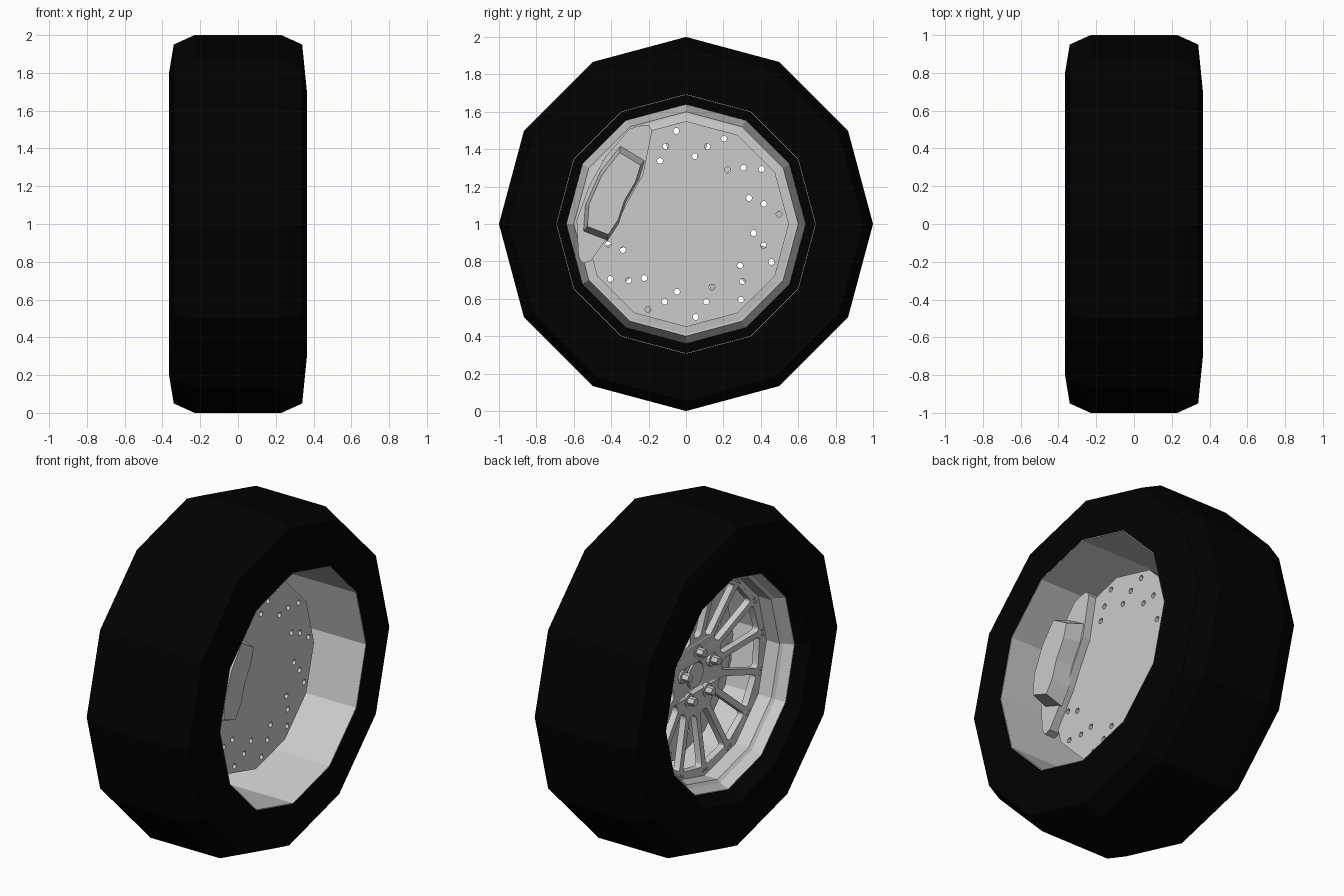
import bpy, bmesh
from math import cos, sin, radians, tau, pi
from mathutils import Matrix, Vector

cube = bpy.data.objects.get("Cube")
if cube:
    bpy.data.objects.remove(cube, do_unlink=True)

SIDES = 12
# Local x, y, z become world y, z, x, with the axle at height 1
AXLE = Matrix(((0, 0, 1, 0), (1, 0, 0, 0), (0, 1, 0, 1), (0, 0, 0, 1)))


def material(name, value):
    m = bpy.data.materials.new(name)
    m.use_nodes = True
    colour = (value, value, value, 1)
    m.diffuse_color = colour
    bsdf = m.node_tree.nodes["Principled BSDF"]
    bsdf.inputs["Base Color"].default_value = colour
    bsdf.inputs["Roughness"].default_value = 0.6
    return m


RUBBER = material("black rubber", 0.0004)
METAL = material("light grey metal", 0.6)


def finish(name, bm, mat):
    bmesh.ops.recalc_face_normals(bm, faces=bm.faces)
    bm.transform(AXLE)
    mesh = bpy.data.meshes.new(name)
    bm.to_mesh(mesh)
    bm.free()
    mesh.materials.append(mat)
    obj = bpy.data.objects.new(name, mesh)
    bpy.context.collection.objects.link(obj)
    return obj


def polar(r, a):
    return Vector((r * cos(a), r * sin(a)))


def circle(r, n, centre=(0, 0)):
    return [Vector(centre) + polar(r, tau * i / n) for i in range(n)]


def revolve(name, profile, mat):
    """Spin a closed (axial, radius) profile around the axle."""
    bm = bmesh.new()
    rings = [[bm.verts.new((*polar(r, tau * i / SIDES), x)) for x, r in profile]
             for i in range(SIDES)]
    n = len(profile)
    for i in range(SIDES):
        a, b = rings[i], rings[(i + 1) % SIDES]
        for j in range(n):
            k = (j + 1) % n
            bm.faces.new((a[j], a[k], b[k], b[j]))
    return finish(name, bm, mat)


def add_prism(bm, outline, x0, x1, taper=1.0):
    pts = [Vector(p) for p in outline]
    mid = sum(pts, Vector((0, 0))) / len(pts)
    low = [bm.verts.new((*p, x0)) for p in pts]
    high = [bm.verts.new((*(mid + (p - mid) * taper), x1)) for p in pts]
    bm.faces.new(low[::-1])
    bm.faces.new(high)
    for i in range(len(pts)):
        j = (i + 1) % len(pts)
        bm.faces.new((low[i], low[j], high[j], high[i]))


def prisms(name, parts, mat):
    bm = bmesh.new()
    for part in parts:
        add_prism(bm, *part)
    return finish(name, bm, mat)


def pierced_plate(name, outlines, x0, x1, mat, dish=0.0):
    """Plate whose first outline is the rim and the rest are holes."""
    curve = bpy.data.curves.new(name, "CURVE")
    curve.dimensions = "2D"
    curve.fill_mode = "BOTH"
    curve.extrude = (x1 - x0) / 2
    for outline in outlines:
        spline = curve.splines.new("POLY")
        spline.points.add(len(outline) - 1)
        for point, p in zip(spline.points, outline):
            point.co = (p[0], p[1], 0, 1)
        spline.use_cyclic_u = True
    temp = bpy.data.objects.new(name + "_curve", curve)
    bpy.context.collection.objects.link(temp)
    bpy.context.view_layer.update()
    mesh = bpy.data.meshes.new_from_object(
        temp.evaluated_get(bpy.context.evaluated_depsgraph_get()))
    bpy.data.objects.remove(temp, do_unlink=True)
    bm = bmesh.new()
    bm.from_mesh(mesh)
    bpy.data.meshes.remove(mesh)
    bmesh.ops.remove_doubles(bm, verts=bm.verts, dist=1e-5)
    for v in bm.verts:
        v.co.z += (x0 + x1) / 2 - dish * max(0, v.co.xy.length - 0.08)
    return finish(name, bm, mat)


def rounded(corners, size):
    pts = []
    for i, c in enumerate(corners):
        before = (corners[i - 1] - c).normalized() * size
        after = (corners[(i + 1) % len(corners)] - c).normalized() * size
        for t in (0, 0.33, 0.67, 1):
            pts.append(c + before * (1 - t) ** 2 + after * t ** 2)
    return pts


# Tyre, straight inner barrel and the outer rim ring
revolve("tyre", [(-0.23, 1), (0.23, 1), (0.34, 0.95), (0.365, 0.7), (0.365, 0.692),
                 (0.35, 0.696), (-0.27, 0.696), (-0.27, 0.636), (-0.28, 0.632),
                 (-0.35, 0.69), (-0.365, 0.8), (-0.34, 0.95)], RUBBER)
revolve("inner_barrel", [(0.366, 0.69), (-0.265, 0.69), (-0.265, 0.694),
                         (0.366, 0.694)], METAL)
revolve("rim_ring", [(-0.08, 0.6), (-0.08, 0.588), (-0.21, 0.588), (-0.225, 0.605),
                     (-0.28, 0.628), (-0.28, 0.64), (-0.26, 0.64)], METAL)

# Spoked face: a dished plate with fifteen rounded windows
SPOKES = 15
windows = []
for i in range(SPOKES):
    a = radians(5.5) + tau * i / SPOKES
    b = a + tau / SPOKES
    side_a = polar(0.018, a + pi / 2)
    side_b = polar(0.018, b - pi / 2)
    windows.append(rounded([polar(0.23, a) + side_a, polar(0.535, a) + side_a,
                            polar(0.535, b) + side_b, polar(0.23, b) + side_b], 0.025))
pierced_plate("spoked_face", [circle(0.594, SIDES), circle(0.08, 20)] + windows,
              -0.06, -0.02, METAL, dish=0.125)

# Hub, centre cap, wheel nuts and small rim bolts
prisms("hub", [(circle(0.18, 24), -0.04, 0.08)], METAL)
prisms("centre_cap", [(circle(0.078, 20), -0.035, -0.066, 0.92)], METAL)
nuts = []
for i in range(5):
    c = polar(0.145, pi / 2 + tau * i / 5)
    nuts.append((circle(0.04, 12, c), -0.06, -0.085))
    nuts.append((circle(0.027, 6, c), -0.08, -0.125, 0.9))
prisms("wheel_nuts", nuts, METAL)
prisms("rim_bolts", [(circle(0.008, 6, polar(0.555, radians(5.5 + d) + tau * i / SPOKES)),
                      -0.11, -0.127) for i in range(SPOKES) for d in (-1.5, 1.5)], METAL)

# Brake disc drilled with twelve swept rows of holes
holes = [circle(0.016, 10, polar(r, radians(a + 30 * i)))
         for i in range(12) for r, a in ((0.5, 6), (0.43, 14.5), (0.365, 22.4))]
pierced_plate("brake_disc", [circle(0.55, SIDES)] + holes, 0.07, 0.12, METAL)

# Brake caliper: bracket around the disc edge and a raised tapered body
bracket = [(-0.18, 0.5), (-0.2, 0.53), (-0.25, 0.525), (-0.3, 0.51), (-0.43, 0.36),
           (-0.52, 0.2), (-0.585, 0.02), (-0.575, -0.17), (-0.555, -0.21),
           (-0.51, -0.2), (-0.44, -0.1), (-0.37, 0), (-0.31, 0.12), (-0.23, 0.26)]
body = [(-0.35, 0.42), (-0.22, 0.34), (-0.25, 0.24), (-0.32, 0.12), (-0.36, 0),
        (-0.42, -0.09), (-0.55, -0.04), (-0.54, 0.1), (-0.46, 0.28)]
prisms("brake_caliper", [(bracket, 0.1, 0.17), (body, 0.16, 0.275, 0.86)], METAL)
